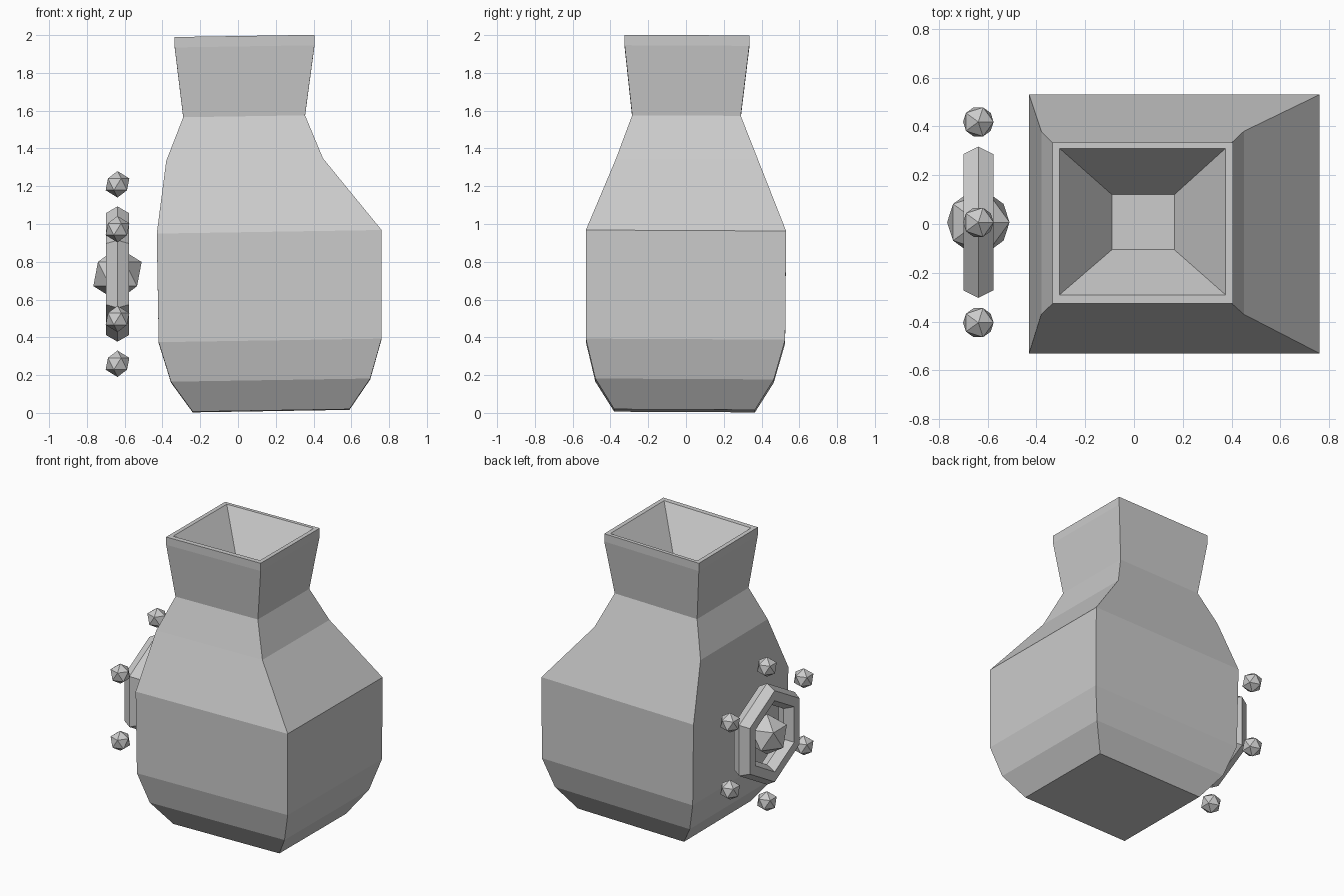
import bpy, bmesh, math
from mathutils import Vector

if "Cube" in bpy.data.objects:
    bpy.data.objects.remove(bpy.data.objects["Cube"])

# Square vase: rings of (x min, x max, y min, y max, z), outside going up then into the mouth
RINGS = [
    (-0.24, 0.59, -0.38, 0.365, 0.01),
    (-0.355, 0.70, -0.48, 0.465, 0.17),
    (-0.42, 0.76, -0.53, 0.525, 0.38),
    (-0.43, 0.76, -0.53, 0.53, 0.955),
    (-0.38, 0.45, -0.37, 0.38, 1.34),
    (-0.29, 0.355, -0.285, 0.29, 1.57),
    (-0.335, 0.405, -0.325, 0.335, 1.94),
    (-0.335, 0.405, -0.325, 0.335, 1.995),
    (-0.305, 0.375, -0.29, 0.31, 1.995),
    (-0.09, 0.165, -0.105, 0.12, 1.70),
]


def tilted(x, y, z):
    return Vector((x, y, z + 0.016 * (x - 0.1) - 0.005 * y))


def make_vase():
    bm = bmesh.new()
    loops = []
    for x0, x1, y0, y1, z in RINGS:
        corners = ((x0, y0), (x1, y0), (x1, y1), (x0, y1))
        loops.append([bm.verts.new(tilted(x, y, z)) for x, y in corners])
    for a, b in zip(loops, loops[1:]):
        for i in range(4):
            j = (i + 1) % 4
            bm.faces.new((a[i], a[j], b[j], b[i]))
    bm.faces.new(loops[0][::-1])
    bm.faces.new(loops[-1])
    bmesh.ops.recalc_face_normals(bm, faces=bm.faces)
    mesh = bpy.data.meshes.new("vase_body")
    bm.to_mesh(mesh)
    bm.free()
    bpy.context.collection.objects.link(bpy.data.objects.new("vase_body", mesh))


def bead(name, y, z, radius):
    bpy.ops.mesh.primitive_ico_sphere_add(subdivisions=1, radius=radius,
                                          location=(CX, y, z))
    bpy.context.object.name = name


CX, CY, CZ = -0.638, 0.007, 0.735
make_vase()

# Hexagonal ring on the left side
bpy.ops.mesh.primitive_torus_add(major_segments=6, minor_segments=6,
                                 major_radius=0.287, minor_radius=0.071,
                                 location=(CX, CY, CZ),
                                 rotation=(0, math.pi / 2, 0))
bpy.context.object.name = "hex_ring"

# Centre bead and six beads around the ring
bead("centre_bead", CY, CZ, 0.143)
for i in range(6):
    a = math.radians(60 * i)
    bead(f"outer_bead_{i + 1}", CY + 0.475 * math.sin(a), CZ + 0.475 * math.cos(a), 0.07)
